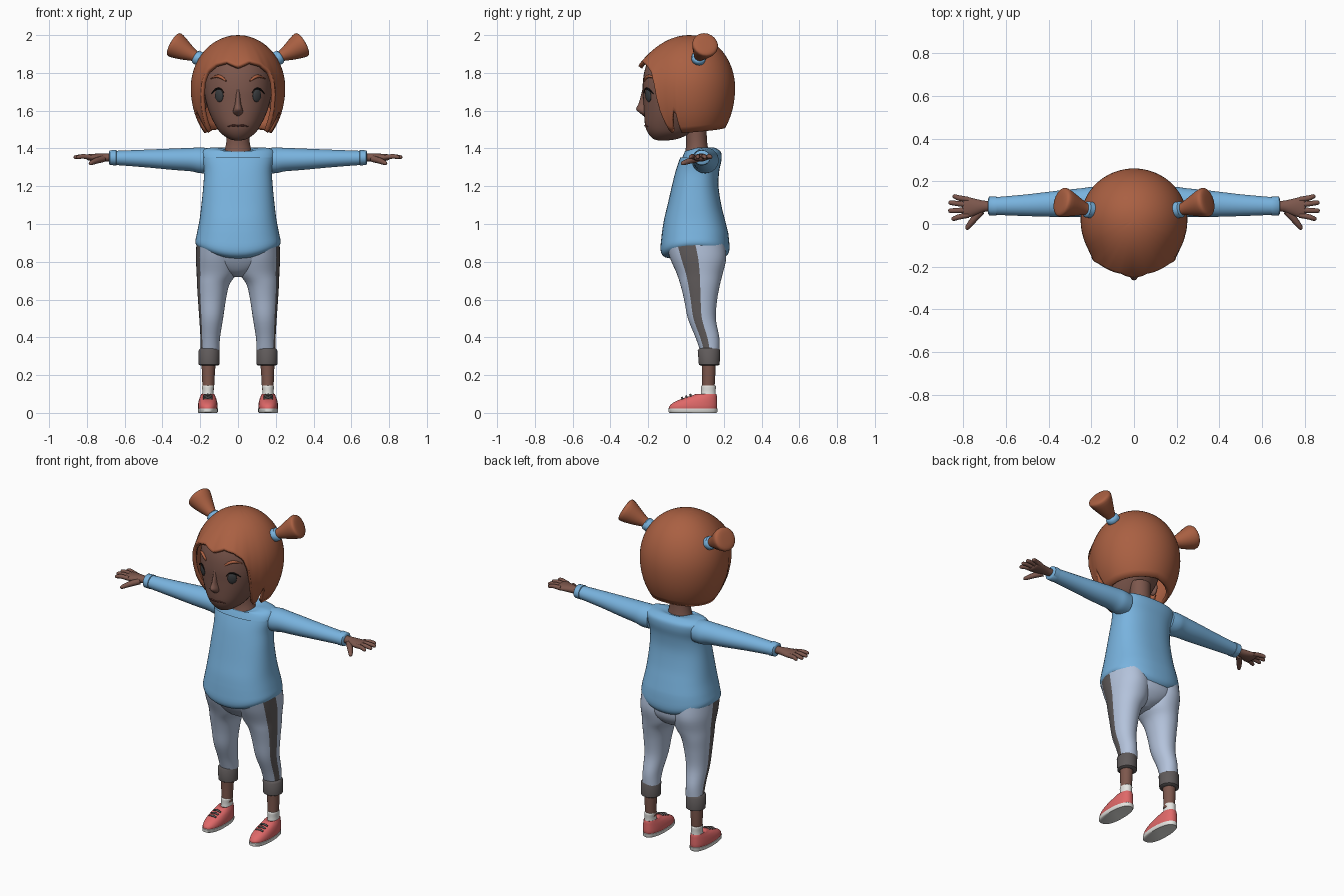
import bpy, bmesh, math
from mathutils import Vector
from mathutils.bvhtree import BVHTree

if "Cube" in bpy.data.objects:
    bpy.data.objects.remove(bpy.data.objects["Cube"])

X, Y, Z = Vector((1, 0, 0)), Vector((0, 1, 0)), Vector((0, 0, 1))


def material(name, r, g, b):
    col = [(c / 255) ** 2.2 for c in (r, g, b)] + [1]
    m = bpy.data.materials.new(name)
    m.use_nodes = True
    m.diffuse_color = col
    m.node_tree.nodes["Principled BSDF"].inputs["Base Color"].default_value = col
    return m


SKIN = material("brown skin", 124, 88, 78)
HAIR = material("auburn hair", 168, 96, 68)
BLUE = material("sky blue", 120, 178, 222)
PANTS = material("pale blue grey", 178, 193, 218)
GREY = material("charcoal grey", 96, 91, 91)
WHITE = material("off white", 228, 228, 224)
RED = material("coral red", 222, 104, 104)
EYE = material("eye grey", 62, 64, 66)
BLACK = material("lash black", 25, 23, 23)
LIP = material("lip brown", 92, 55, 50)


def finish(name, bm, mats, mirror=False, angle=50):
    me = bpy.data.meshes.new(name)
    bm.to_mesh(me)
    bm.free()
    ob = bpy.data.objects.new(name, me)
    bpy.context.collection.objects.link(ob)
    for m in mats:
        me.materials.append(m)
    bpy.ops.object.select_all(action="DESELECT")
    ob.select_set(True)
    bpy.context.view_layer.objects.active = ob
    bpy.ops.object.shade_smooth_by_angle(angle=math.radians(angle))
    if mirror:
        ob.modifiers.new("Mirror", "MIRROR").use_mirror_merge = False
    return ob


def smooth_rows(rows, sub):
    """Catmull-Rom interpolation of ring parameters."""
    out = []
    last = len(rows) - 1
    for i in range(last):
        p0, p1, p2, p3 = (rows[min(max(k, 0), last)] for k in range(i - 1, i + 3))
        for s in range(sub):
            t = s / sub
            out.append([0.5 * (2 * b + (c - a) * t + (2 * a - 5 * b + 4 * c - d) * t * t
                               + (3 * b - a - 3 * c + d) * t ** 3)
                        for a, b, c, d in zip(p0, p1, p2, p3)])
    return out + [rows[-1]]


def loft(name, rows, mats, u=X, v=Y, n=32, power=2.0, sub=4, mirror=False,
         rule=None, tweak=None, angle=50):
    """Skin closed rings; a row is centre x, y, z and the radii along u and v."""
    bm = bmesh.new()
    rings = []
    for cx, cy, cz, ru, rv in smooth_rows(rows, sub):
        ring = []
        for j in range(n):
            c, s = math.cos(math.tau * j / n), math.sin(math.tau * j / n)
            c = math.copysign(abs(c) ** (2 / power), c)
            s = math.copysign(abs(s) ** (2 / power), s)
            p = Vector((cx, cy, cz)) + u * (c * ru) + v * (s * rv)
            ring.append(bm.verts.new(tweak(p) if tweak else p))
        rings.append(ring)
    for a, b in zip(rings, rings[1:]):
        for j in range(n):
            k = (j + 1) % n
            f = bm.faces.new((a[j], a[k], b[k], b[j]))
            f.material_index = rule(j, n) if rule else 0
    bm.faces.new(rings[0])
    bm.faces.new(rings[-1])
    bmesh.ops.recalc_face_normals(bm, faces=bm.faces)
    return finish(name, bm, mats, mirror, angle)


def ring(z, rx, front, back, x=0):
    return (x, (front + back) / 2, z, rx, (back - front) / 2)


def tube(name, pts, radii, mat, mirror=True, n=12, sub=3, flat=1):
    """Round tube through points, one radius per point."""
    d = (Vector(pts[-1]) - Vector(pts[0])).normalized()
    u = d.cross(Z if abs(d.z) < 0.9 else Y).normalized()
    rows = [(*p, r, r * flat) for p, r in zip(pts, radii)]
    return loft(name, rows, [mat], u, d.cross(u), n, sub=sub, mirror=mirror)


def ball(name, centre, radii, mat, direction=None, mirror=True):
    bm = bmesh.new()
    bmesh.ops.create_uvsphere(bm, u_segments=24, v_segments=14, radius=1)
    bmesh.ops.scale(bm, vec=radii, verts=bm.verts)
    if direction:
        bmesh.ops.transform(bm, matrix=direction.to_track_quat("-Y", "Z").to_matrix().to_4x4(),
                            verts=bm.verts)
    bmesh.ops.translate(bm, vec=centre, verts=bm.verts)
    return finish(name, bm, [mat], mirror)


# Head, neck, nose and ears
head = loft("head", [ring(1.443, .02, -.15, -.09), ring(1.452, .05, -.175, -.04),
                     ring(1.48, .09, -.2, .02), ring(1.52, .118, -.216, .06),
                     ring(1.58, .148, -.222, .1), ring(1.65, .17, -.226, .13),
                     ring(1.72, .18, -.23, .15), ring(1.8, .176, -.222, .15),
                     ring(1.87, .15, -.195, .14), ring(1.92, .09, -.13, .1)],
            [SKIN], n=40, power=2.15)
loft("neck", [ring(1.36, .08, -.01, .125), ring(1.41, .066, 0, .115),
              ring(1.46, .06, 0, .11), ring(1.54, .06, 0, .11)], [SKIN])
loft("nose", [ring(1.572, .01, -.225, -.18), ring(1.588, .026, -.245, -.18),
              ring(1.608, .024, -.264, -.18), ring(1.64, .016, -.25, -.18),
              ring(1.7, .012, -.234, -.18), ring(1.74, .006, -.226, -.18)], [SKIN], n=16)
ball("ears", (.183, -.05, 1.63), (.016, .03, .045), SKIN)

face = BVHTree.FromPolygons([v.co for v in head.data.vertices],
                            [p.vertices[:] for p in head.data.polygons])


def on_face(x, z, lift=0.0):
    hit, normal, _, _ = face.ray_cast(Vector((x, -1, z)), Y)
    return hit + normal * lift, normal


# Eyes, lashes, brows and mouth
spot, out = on_face(.1, 1.68)
ball("eyes", spot, (.026, .01, .034), EYE, out)
tube("lashes", [on_face(x, z, .007)[0] for x, z in
                ((.072, 1.695), (.086, 1.713), (.104, 1.717), (.121, 1.707), (.136, 1.69))],
     (.002, .004, .005, .005, .002), BLACK, n=8)
tube("brows", [on_face(x, z, .003)[0] for x, z in
               ((.062, 1.758), (.085, 1.775), (.11, 1.782), (.142, 1.77))],
     (.005, .009, .008, .003), HAIR, n=8)
tube("mouth", [on_face(x, z, .001)[0] for x, z in
               ((-.055, 1.516), (-.025, 1.522), (0, 1.519), (.025, 1.522), (.055, 1.516))],
     (.002, .005, .004, .005, .002), LIP, mirror=False, n=8)

# Hair: a dome whose lower edge follows a hairline given by angle from the front
HAIRLINE = ((0, 1.835), (15, 1.862), (30, 1.845), (42, 1.805), (48, 1.74), (53, 1.58),
            (57, 1.5), (62, 1.475), (66, 1.53), (69, 1.6), (72, 1.6), (76, 1.48), (180, 1.51))


def hairline(deg):
    for (a, za), (b, zb) in zip(HAIRLINE, HAIRLINE[1:]):
        if deg <= b:
            return za + (zb - za) * (deg - a) / (b - a)
    return HAIRLINE[-1][1]


bm = bmesh.new()
COLS, STEPS = 144, 24
grid = []
for i in range(1, STEPS + 1):
    s = i / STEPS
    line = []
    for j in range(COLS):
        a = math.tau * j / COLS
        deg = math.degrees(min(a, math.tau - a))
        z = 2 - (2 - hairline(deg)) * s ** 1.6
        r = math.sqrt(1 - ((z - 1.72) / (.28 if z > 1.72 else .34)) ** 2)
        front = max(0, 1 - deg / 60)
        r *= 1 + s ** 2 * (.1 * min(1, front * 2) + .03 * front * abs(math.sin(a * 5)))
        depth = .27 if math.cos(a) > 0 else .24
        line.append(bm.verts.new((.25 * r * math.sin(a), .02 - depth * r * math.cos(a), z)))
    grid.append(line)
crown = bm.verts.new((0, .02, 2))
for j in range(COLS):
    k = (j + 1) % COLS
    bm.faces.new((crown, grid[0][j], grid[0][k]))
    for a, b in zip(grid, grid[1:]):
        bm.faces.new((a[j], b[j], b[k], a[k]))
shell = finish("hair", bm, [HAIR], angle=60).modifiers.new("Thickness", "SOLIDIFY")
shell.thickness, shell.offset = .022, -1

# Pigtails and their bands
tube("pigtails", [(.19, .065, 1.868), (.225, .07, 1.887), (.27, .083, 1.91), (.325, .1, 1.943),
                  (.345, .103, 1.953), (.35, .104, 1.956)],
     (.028, .028, .046, .068, .062, .03), HAIR, n=20)
tube("hair_bands", [(.195, .064, 1.868), (.2, .065, 1.872), (.222, .069, 1.885), (.228, .07, 1.888)],
     (.03, .038, .038, .03), BLUE, n=20, sub=1)


# Shirt with dipping hem and collar
def dip(p):
    if p.z < .95:
        p.z -= (.95 - p.z) * .9 * max(0, 1 - (p.x / .226) ** 2)
    elif p.z > 1.36 and p.y < .06:
        p.z -= (.06 - p.y) * .3
    return p


loft("shirt", [ring(.88, .185, -.08, .18), ring(.886, .215, -.118, .212),
               ring(.905, .226, -.135, .23), ring(.95, .218, -.128, .224),
               ring(1.02, .204, -.117, .207), ring(1.1, .194, -.098, .187),
               ring(1.2, .184, -.075, .172), ring(1.28, .18, -.055, .176),
               ring(1.34, .192, -.035, .188), ring(1.38, .193, -.018, .185),
               ring(1.4, .168, -.008, .16), ring(1.405, .12, -.008, .14),
               ring(1.398, .078, -.008, .122)], [BLUE], n=48, power=2.4, tweak=dip)

# Sleeves and cuffs
loft("sleeves", [(.15, .1, 1.335, .068, .066), (.2, .102, 1.337, .071, .068),
                 (.25, .1, 1.341, .067, .062), (.35, .095, 1.343, .062, .056),
                 (.5, .088, 1.347, .051, .046), (.655, .084, 1.35, .041, .037)],
     [BLUE], Y, Z, mirror=True)
loft("sleeve_cuffs", [(.642, .084, 1.351, .038, .034), (.645, .084, 1.351, .045, .041),
                      (.678, .084, 1.351, .044, .039), (.683, .084, 1.351, .036, .033)],
     [BLUE], Y, Z, sub=1, mirror=True)

# Hands
loft("palms", [(.66, .084, 1.352, .024, .022), (.7, .083, 1.352, .026, .021),
               (.735, .08, 1.352, .036, .021), (.77, .078, 1.352, .046, .019),
               (.797, .077, 1.353, .048, .015), (.805, .077, 1.353, .04, .006)],
     [SKIN], Y, Z, n=20, mirror=True)
for label, y, tip_x, tip_y in (("little", .114, .85, .13), ("ring", .09, .869, .1),
                               ("middle", .065, .87, .062), ("index", .042, .855, .024)):
    tube(label + "_fingers", [(.775, y, 1.353), (.82, (y + tip_y) / 2, 1.358),
                              (tip_x - .008, tip_y, 1.354), (tip_x, tip_y, 1.353)],
         (.013, .0125, .01, .004), SKIN, n=10)
tube("thumbs", [(.715, .06, 1.345), (.75, .022, 1.335), (.78, -.016, 1.322), (.786, -.025, 1.319)],
     (.018, .016, .011, .004), SKIN, n=10)

# Trousers with a side stripe
loft("pelvis", [ring(.72, .03, .02, .12), ring(.745, .09, -.03, .17), ring(.79, .175, -.068, .204),
                ring(.84, .2, -.094, .213), ring(.9, .205, -.11, .205)], [PANTS], power=2.3)
loft("trouser_legs", [ring(.33, .05, .075, .177, .148), ring(.4, .052, .05, .176, .147),
                      ring(.5, .063, .01, .158, .142), ring(.6, .074, -.01, .165, .138),
                      ring(.68, .086, -.03, .18, .131), ring(.74, .106, -.05, .195, .113),
                      ring(.82, .112, -.085, .213, .111), ring(.9, .109, -.11, .205, .111)],
     [PANTS, GREY], n=40, mirror=True, power=2.1, rule=lambda j, n: int(j >= n - 4))
loft("trouser_cuffs", [ring(.25, .045, .078, .168, .153), ring(.256, .055, .068, .178, .153),
                       ring(.33, .056, .062, .181, .153), ring(.343, .047, .072, .174, .151)],
     [GREY], sub=1, mirror=True)

# Calves, socks and shoes
loft("calves", [ring(.12, .03, .085, .15, .157), ring(.2, .034, .085, .155, .157),
                ring(.28, .038, .082, .158, .155)], [SKIN], n=24, mirror=True)
loft("socks", [ring(.07, .034, .075, .16, .159), ring(.11, .03, .08, .157, .159),
               ring(.14, .032, .08, .158, .158), ring(.146, .029, .085, .154, .158)],
     [WHITE], n=24, mirror=True)
loft("soles", [ring(0, .049, -.085, .162, .16), ring(.005, .053, -.093, .166, .16),
               ring(.022, .053, -.094, .166, .16), ring(.024, .05, -.09, .163, .16)],
     [WHITE], sub=1, mirror=True, power=2.3)
loft("shoes", [ring(.018, .05, -.09, .162, .16), ring(.035, .052, -.088, .165, .16),
               ring(.055, .05, -.066, .165, .16), ring(.075, .045, -.022, .164, .16),
               ring(.09, .039, .025, .163, .16), ring(.1, .034, .055, .16, .16),
               ring(.095, .027, .075, .155, .16)], [RED], mirror=True, power=2.3)
for k in range(3):
    y, z = -.018 + k * .022, .079 + k * .008
    tube("laces", [(.136, y, z - .006), (.16, y - .003, z + .001), (.184, y, z - .006)],
         (.005, .006, .005), GREY, n=8)
